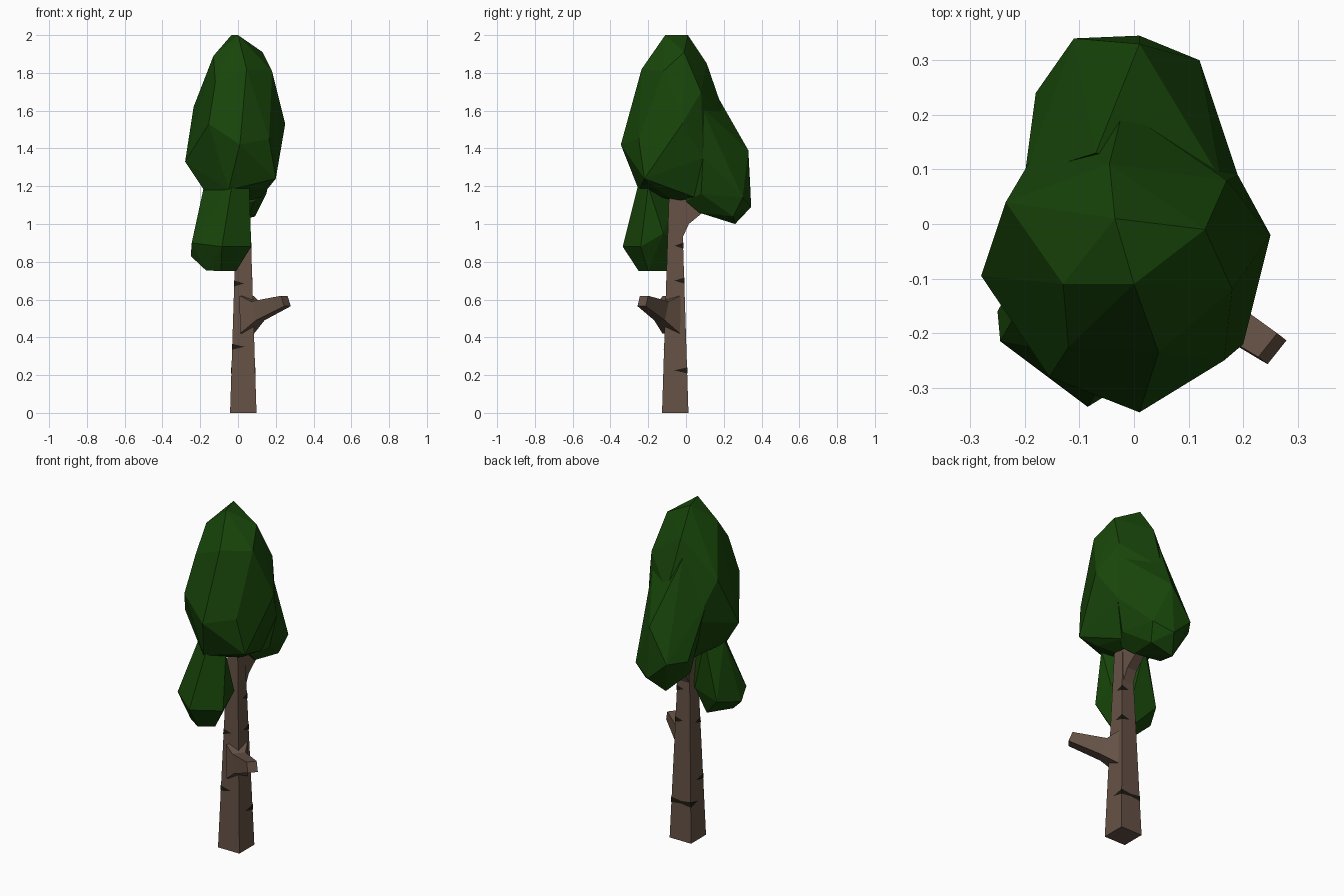
import bpy, bmesh
from mathutils import Vector


def material(name, rgb):
    m = bpy.data.materials.new(name)
    m.diffuse_color = (*rgb, 1)
    return m


LEAF = material("leaf_green", (0.009, 0.060, 0.003))
BARK = material("bark_brown", (0.13, 0.083, 0.060))
DARK = material("bark_mark", (0.012, 0.010, 0.006))


def finish(name, bm, mat, fix_normals=True):
    if fix_normals:
        bmesh.ops.recalc_face_normals(bm, faces=bm.faces)
    me = bpy.data.meshes.new(name)
    bm.to_mesh(me)
    bm.free()
    me.materials.append(mat)
    ob = bpy.data.objects.new(name, me)
    bpy.context.collection.objects.link(ob)
    return ob


def leaf_clump(name, points):
    """Faceted clump: convex hull around a few corner points."""
    bm = bmesh.new()
    for p in points:
        bm.verts.new(p)
    bmesh.ops.convex_hull(bm, input=bm.verts)
    bmesh.ops.delete(bm, geom=[v for v in bm.verts if not v.link_faces], context='VERTS')
    finish(name, bm, LEAF)


def limb(name, rings):
    """Loft four-cornered rings into a closed limb."""
    bm = bmesh.new()
    loops = [[bm.verts.new(p) for p in ring] for ring in rings]
    for a, b in zip(loops, loops[1:]):
        for i in range(4):
            j = (i + 1) % 4
            bm.faces.new((a[i], a[j], b[j], b[i]))
    bm.faces.new(loops[0])
    bm.faces.new(loops[-1])
    finish(name, bm, BARK)


def trunk_point(sx, sy, z, grow=0.0):
    """Point on the tapering square trunk; sx, sy run from -1 to 1."""
    h = 0.070 - 0.032 * z + grow
    return Vector((0.028 + sx * h, -0.057 + sy * h, z))


def branch_ring(top, bottom, half, side):
    t, b, s = Vector(top), Vector(bottom), Vector(side) * half
    return [t - s, t + s, b + s, b - s]


# Trunk
corners = [(-1, -1), (1, -1), (1, 1), (-1, 1)]
limb("trunk", [[trunk_point(x, y, z) for x, y in corners] for z in (0, 0.42, 0.62, 1.14)])

# Cut branch stub towards the front right
side = (0.62, 0.78, 0)
limb("lower_branch", [
    branch_ring((0.045, -0.075, 0.62), (0.048, -0.078, 0.42), 0.060, side),
    branch_ring((0.090, -0.120, 0.59), (0.118, -0.140, 0.49), 0.036, side),
    branch_ring((0.245, -0.222, 0.62), (0.262, -0.235, 0.565), 0.028, side)])

# Fork holding the rear clump
side = (1, 0, 0)
limb("upper_branch", [
    branch_ring((0.027, -0.060, 1.12), (0.027, -0.040, 0.88), 0.034, side),
    branch_ring((0.027, 0.000, 1.14), (0.027, 0.015, 1.00), 0.032, side),
    branch_ring((0.030, 0.080, 1.16), (0.030, 0.100, 1.07), 0.028, side)])


# Dark bark marks: wedges wrapping round a trunk corner
def bark_mark(name, sx, sy, z, reach_x=1.1, reach_y=1.1):
    bm = bmesh.new()
    g = 0.0015
    for tip in ((sx * (1 - reach_x), sy), (sx, sy * (1 - reach_y))):
        f = bm.faces.new([bm.verts.new(p) for p in (
            trunk_point(sx, sy, z + 0.016, g), trunk_point(sx, sy, z - 0.016, g),
            trunk_point(*tip, z, g))])
        f.normal_update()
        out = Vector((0, sy, 0)) if abs(tip[1]) == 1 else Vector((sx, 0, 0))
        if f.normal.dot(out) < 0:
            f.normal_flip()
    finish(name, bm, DARK, False)


for i, (sx, sy, z) in enumerate([(-1, -1, 0.35), (-1, -1, 0.685), (1, 1, 0.70),
                                 (1, 1, 0.885), (1, 1, 0.225), (-1, 1, 0.225)]):
    # the lowest pair reaches across the back face to form a band
    bark_mark(f"bark_mark_{i + 1}", sx, sy, z, 1.9 if z == 0.225 else 1.1)

# Main crown
leaf_clump("main_crown", [
    (0.00, -0.11, 2.00), (-0.035, 0.01, 2.00),
    (-0.13, -0.11, 1.89), (0.13, -0.01, 1.91), (-0.045, 0.11, 1.85),
    (0.18, -0.12, 1.81), (0.045, -0.235, 1.82), (-0.12, -0.225, 1.75),
    (-0.235, 0.04, 1.62), (0.17, 0.08, 1.70), (0.25, -0.02, 1.53), (-0.02, 0.21, 1.56),
    (0.01, -0.345, 1.42), (-0.155, -0.28, 1.53), (-0.28, -0.095, 1.33),
    (0.165, -0.25, 1.45), (0.20, -0.22, 1.24), (-0.17, 0.15, 1.40), (0.19, 0.09, 1.35),
    (-0.18, -0.12, 1.18), (-0.05, -0.25, 1.18), (0.13, -0.15, 1.18),
    (0.04, -0.06, 1.12), (0.12, 0.05, 1.14), (-0.10, 0.08, 1.14)])

# Rear clump, flowing out of the crown
leaf_clump("rear_clump", [
    (-0.02, 0.21, 1.57), (-0.07, 0.13, 1.74), (-0.20, 0.09, 1.50), (0.16, 0.08, 1.62),
    (0.01, 0.33, 1.39), (0.19, 0.09, 1.35), (0.12, 0.30, 1.14), (-0.11, 0.34, 1.20),
    (-0.18, 0.24, 1.20), (0.01, 0.345, 1.09), (0.15, 0.08, 1.16), (0.09, 0.25, 1.04),
    (-0.05, 0.26, 1.00), (0.06, 0.07, 1.06), (-0.10, 0.10, 1.06), (0.09, 0.00, 1.12)])

# Low front clump
leaf_clump("front_clump", [
    (-0.18, -0.10, 1.20), (-0.03, -0.25, 1.22), (0.06, -0.20, 1.20), (-0.10, -0.03, 1.20),
    (-0.245, -0.215, 0.90), (-0.085, -0.335, 0.88), (0.07, -0.24, 0.88), (0.06, -0.12, 0.95),
    (-0.25, -0.16, 0.83), (-0.18, -0.03, 0.86), (-0.03, -0.04, 0.90),
    (-0.17, -0.20, 0.755), (-0.09, -0.25, 0.75), (-0.01, -0.20, 0.75), (-0.08, -0.08, 0.75)])
